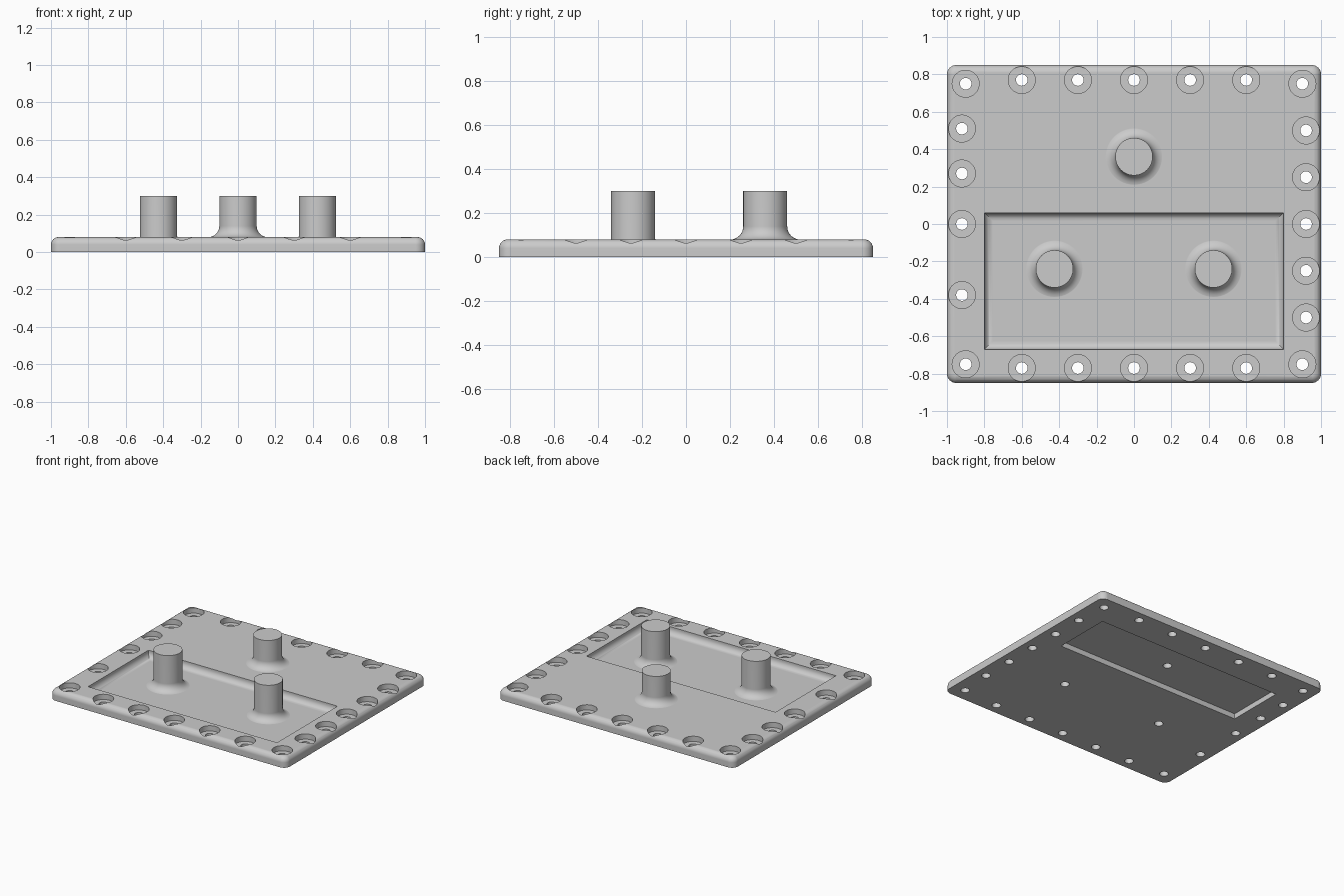
import bpy, bmesh, math
from mathutils import Matrix

if "Cube" in bpy.data.objects:
    bpy.data.objects.remove(bpy.data.objects["Cube"])

grey = bpy.data.materials.new("plain grey")
grey.use_nodes = True
COLOUR = (0.6, 0.6, 0.6, 1)
grey.diffuse_color = COLOUR
grey.node_tree.nodes["Principled BSDF"].inputs["Base Color"].default_value = COLOUR

TOP = 0.08        # plate thickness
FLOOR = 0.025     # floor height of the upper pocket


def make_object(name, bm):
    bmesh.ops.recalc_face_normals(bm, faces=bm.faces)
    mesh = bpy.data.meshes.new(name)
    bm.to_mesh(mesh)
    bm.free()
    mesh.materials.append(grey)
    obj = bpy.data.objects.new(name, mesh)
    bpy.context.collection.objects.link(obj)
    return obj


def loft(bm, rings):
    """Skin closed rings of points and cap both ends."""
    loops = [[bm.verts.new(p) for p in ring] for ring in rings]
    n = len(loops[0])
    for a, b in zip(loops, loops[1:]):
        for i in range(n):
            j = (i + 1) % n
            bm.faces.new((a[i], a[j], b[j], b[i]))
    bm.faces.new(loops[0][::-1])
    bm.faces.new(loops[-1])


def lathe(bm, x, y, profile, sides=48):
    turns = [2 * math.pi * i / sides for i in range(sides)]
    loft(bm, [[(x + r * math.cos(t), y + r * math.sin(t), z) for t in turns]
              for r, z in profile])


def rect(x, y0, y1, z, inset=0):
    x, y0, y1 = x - inset, y0 + inset, y1 - inset
    return [(-x, y0, z), (x, y0, z), (x, y1, z), (-x, y1, z)]


def boolean(target, cutter, operation):
    mod = target.modifiers.new(cutter.name, 'BOOLEAN')
    mod.object, mod.operation, mod.solver = cutter, operation, 'EXACT'
    bpy.context.view_layer.objects.active = target
    bpy.ops.object.modifier_apply(modifier=mod.name)
    bpy.data.objects.remove(cutter)


# Plate with rounded corners and a rounded upper rim
bm = bmesh.new()
loft(bm, [rect(1, -0.85, 0.85, 0), rect(1, -0.85, 0.85, TOP)])
upright = [e for e in bm.edges if abs(e.verts[0].co.z - e.verts[1].co.z) > 0.01]
bmesh.ops.bevel(bm, geom=upright, offset=0.05, segments=8, profile=0.5, affect='EDGES')
rim = [e for e in bm.edges if all(v.co.z > TOP - 0.001 for v in e.verts)]
bmesh.ops.bevel(bm, geom=rim, offset=0.04, segments=6, profile=0.5, affect='EDGES')
plate = make_object("cover_plate", bm)

# Upper pocket with filleted floor, and lower recess
bm = bmesh.new()
fillet = 0.045
rings = [rect(0.8, -0.67, 0.06, 0.15)]
for i in range(9):
    t = i / 8 * math.pi / 2
    rings.append(rect(0.8, -0.67, 0.06, FLOOR + fillet * (1 - math.sin(t)),
                      fillet * (1 - math.cos(t))))
loft(bm, rings)
loft(bm, [rect(0.785, 0.15, 0.595, -0.05), rect(0.785, 0.15, 0.595, 0.04)])

# Counterbored bolt holes around the border
bolts = [(sx * 0.9, sy * 0.75) for sx in (-1, 1) for sy in (-1, 1)]
bolts += [(0.3 * i, sy * 0.77) for i in range(-2, 3) for sy in (-1, 1)]
bolts += [(0.92, 0.25 * i) for i in range(-2, 3)]
bolts += [(-0.92, y) for y in (0.51, 0.27, 0, -0.38)]
for x, y in bolts:
    lathe(bm, x, y, [(0.031, -0.05), (0.031, 0.04), (0.072, 0.04), (0.072, 0.15)], 40)
boolean(plate, make_object("pocket_cutter", bm), 'DIFFERENCE')

# Round bosses with flared feet
bosses = [(0, 0.36, TOP), (-0.425, -0.24, FLOOR), (0.425, -0.24, FLOOR)]
flare = 0.06
bm = bmesh.new()
for x, y, base in bosses:
    base -= 0.0008
    profile = [(0.1 + flare, base - 0.01)]
    for i in range(9):
        t = i / 8 * math.pi / 2
        profile.append((0.1 + flare * (1 - math.sin(t)), base + flare * (1 - math.cos(t))))
    lathe(bm, x, y, profile + [(0.1, 0.3)])
boolean(plate, make_object("bosses", bm), 'UNION')

# Blind holes up into the bosses from below
bm = bmesh.new()
for x, y, base in bosses:
    lathe(bm, x, y, [(0.031, -0.05), (0.031, 0.2)], 32)
boolean(plate, make_object("blind_hole_cutter", bm), 'DIFFERENCE')

# Smooth curved faces, keep flat faces flat
bpy.ops.object.select_all(action='DESELECT')
plate.select_set(True)
bpy.context.view_layer.objects.active = plate
bpy.ops.object.shade_smooth_by_angle(angle=math.radians(30))
weighted = plate.modifiers.new("flat_normals", 'WEIGHTED_NORMAL')
weighted.keep_sharp = True
